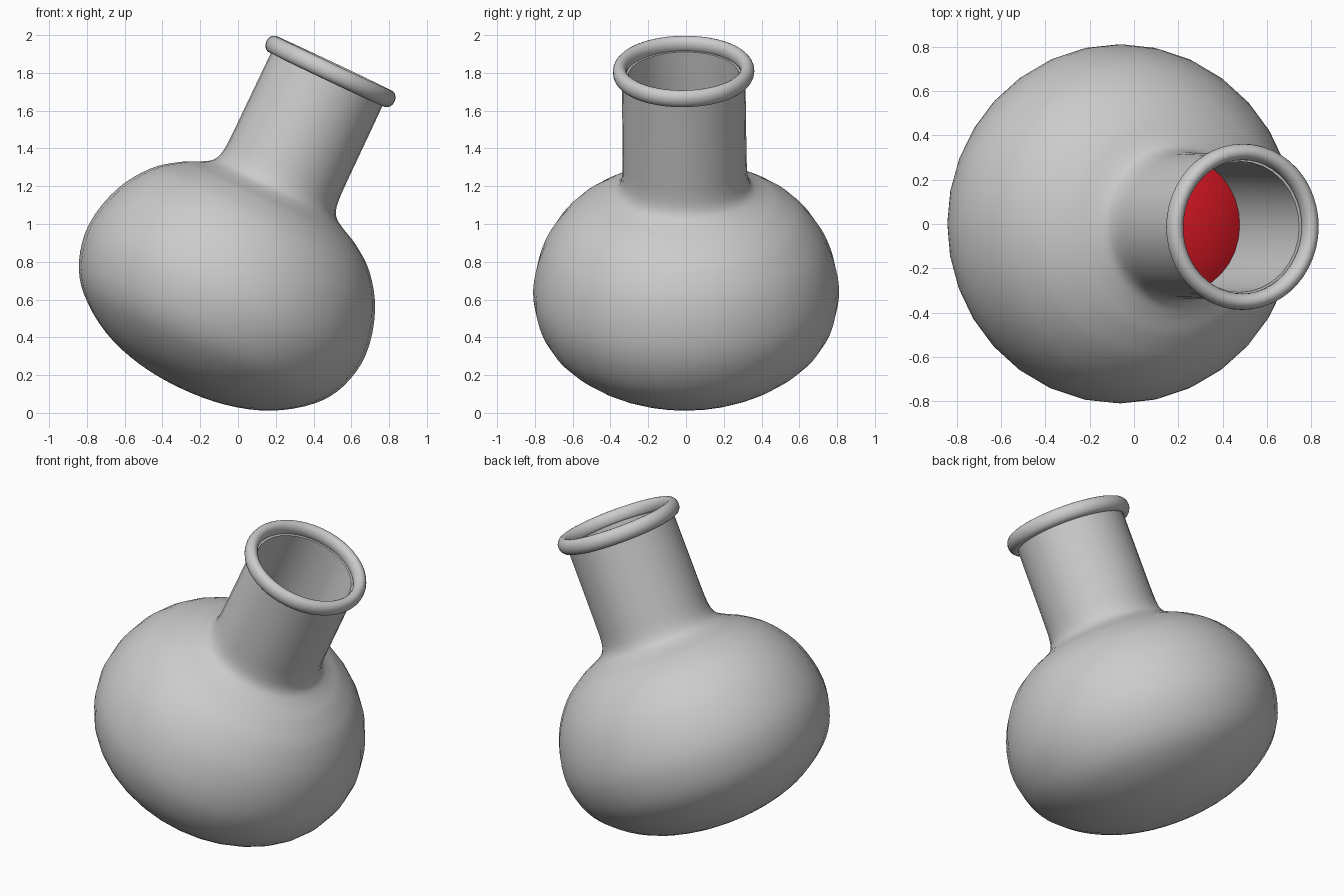
import bpy, bmesh, math
from mathutils import Matrix, Vector
from mathutils.geometry import interpolate_bezier

if "Cube" in bpy.data.objects:
    bpy.data.objects.remove(bpy.data.objects["Cube"])

# Tilted flask axis, origin in the middle of the bulb
FRAME = (Matrix.Translation((-0.034, 0, 0.70))
         @ Matrix.Rotation(math.radians(25.3), 4, 'Y')
         @ Matrix.Rotation(math.radians(0.6), 4, 'X'))


def curve(points, steps=5):
    """Smooth profile through (radius, height) points."""
    p = [Vector((a, b, 0)) for a, b in points]
    out = [p[0]]
    for i in range(len(p) - 1):
        d = (p[i + 1] - p[i]).length / 3
        t0 = p[min(i + 1, len(p) - 1)] - p[max(i - 1, 0)]
        t1 = p[min(i + 2, len(p) - 1)] - p[i]
        if i == 0 and p[0].x == 0:
            t0 = Vector((1, 0, 0))
        if i == len(p) - 2 and p[-1].x == 0:
            t1 = Vector((-1, 0, 0))
        seg = interpolate_bezier(p[i], p[i] + t0.normalized() * d,
                                 p[i + 1] - t1.normalized() * d, p[i + 1], steps)
        out += list(seg[1:])
    return [(v.x, v.y) for v in out]


def lathe(name, profile, segments, closed=False):
    bm = bmesh.new()
    rings = []
    for r, h in profile:
        if r < 1e-5:
            rings.append([bm.verts.new((0, 0, h))] * segments)
        else:
            rings.append([bm.verts.new((r * math.cos(2 * math.pi * k / segments),
                                        r * math.sin(2 * math.pi * k / segments), h))
                          for k in range(segments)])
    pairs = list(zip(rings, rings[1:])) + ([(rings[-1], rings[0])] if closed else [])
    for a, b in pairs:
        for k in range(segments):
            n = (k + 1) % segments
            bm.faces.new(list(dict.fromkeys((a[k], a[n], b[n], b[k]))))
    if closed or len(profile) > 0:
        bmesh.ops.recalc_face_normals(bm, faces=bm.faces)
    me = bpy.data.meshes.new(name)
    bm.to_mesh(me)
    bm.free()
    ob = bpy.data.objects.new(name, me)
    bpy.context.collection.objects.link(ob)
    ob.matrix_world = FRAME
    bpy.ops.object.select_all(action='DESELECT')
    ob.select_set(True)
    bpy.context.view_layer.objects.active = ob
    bpy.ops.object.shade_smooth_by_angle(angle=math.radians(40))
    return ob


# Bulb and neck, with the hollow inside of the neck
outer = curve([(0, -0.63), (0.25, -0.608), (0.483, -0.533), (0.68, -0.395), (0.775, -0.25),
               (0.81, -0.05), (0.755, 0.18), (0.64, 0.355), (0.51, 0.455), (0.41, 0.505),
               (0.355, 0.545), (0.333, 0.61), (0.328, 0.75)])
lathe("flask_body", outer + [(0.327, 1.2), (0.295, 1.2), (0.30, 0.70), (0.31, 0.50)], 32)

# Rounded lip
lip = [(0.338 + 0.037 * math.cos(math.radians(a)), 1.225 + 0.047 * math.sin(math.radians(a)))
       for a in range(0, 360, 20)]
lathe("flask_lip", lip, 48, closed=True)

# Red filling inside the bulb, its domed top visible down the neck
filling = curve([(0, -0.60), (0.25, -0.578), (0.47, -0.505), (0.655, -0.375), (0.745, -0.24),
                 (0.78, -0.05), (0.725, 0.17), (0.61, 0.335), (0.49, 0.435), (0.36, 0.52),
                 (0.20, 0.585), (0, 0.61)])
red_filling = lathe("red_filling", filling, 32)
red = bpy.data.materials.new("red")
red.diffuse_color = (0.8, 0.01, 0.02, 1)
red.use_nodes = True
red.node_tree.nodes["Principled BSDF"].inputs["Base Color"].default_value = red.diffuse_color
red_filling.data.materials.append(red)
